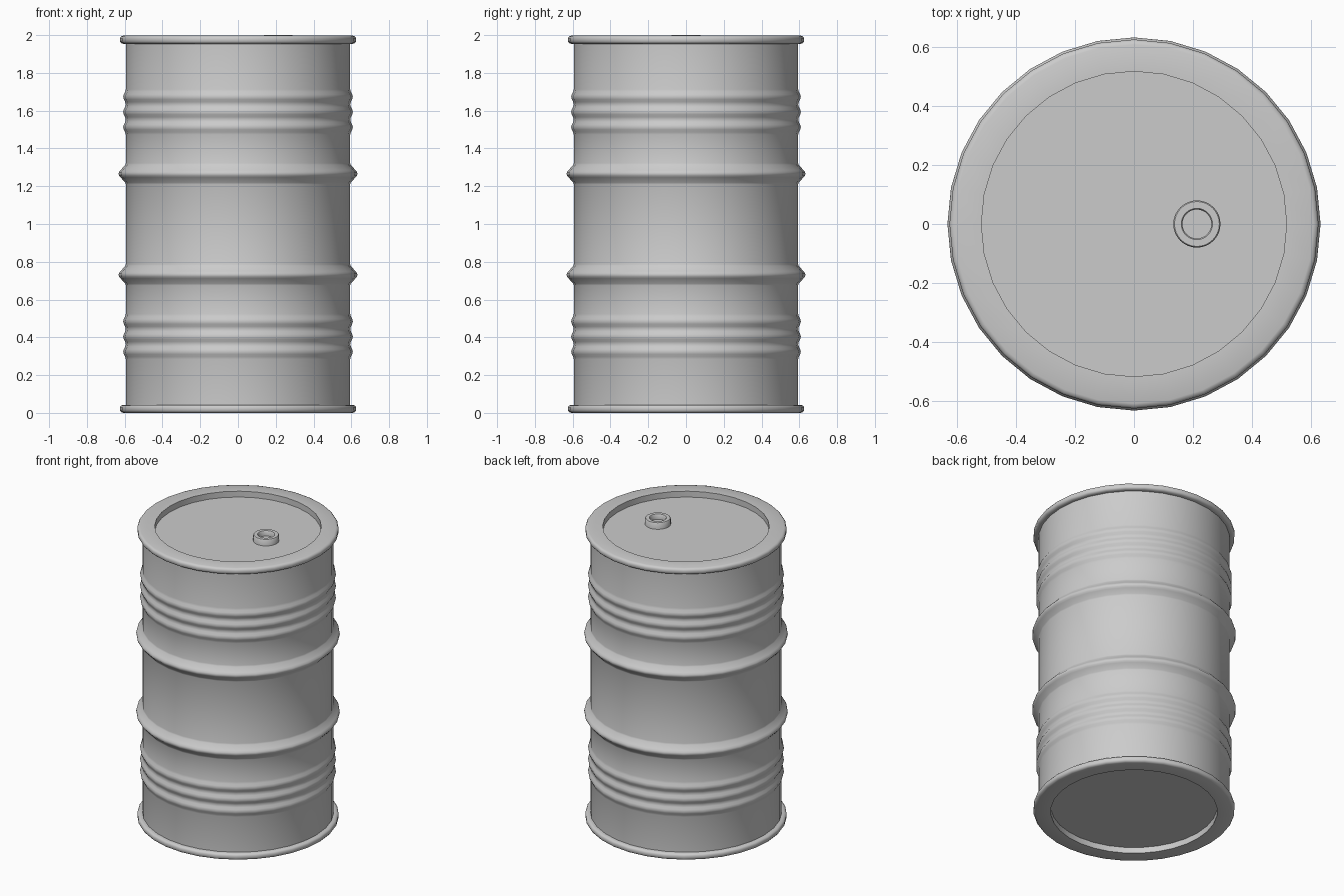
import bpy, bmesh, math

if "Cube" in bpy.data.objects:
    bpy.data.objects.remove(bpy.data.objects["Cube"])

SIDES = 32
BODY_R = 0.594


def revolve(name, profile, sides=SIDES, location=(0, 0, 0), angle=40):
    """Revolve (radius, z) points, listed upward on the outside, and cap both ends."""
    bm = bmesh.new()
    rings = []
    for r, z in profile:
        rings.append([bm.verts.new((r * math.cos(2 * math.pi * i / sides),
                                    r * math.sin(2 * math.pi * i / sides), z))
                      for i in range(sides)])
    for low, high in zip(rings, rings[1:]):
        for i in range(sides):
            j = (i + 1) % sides
            bm.faces.new((low[i], low[j], high[j], high[i]))
    bm.faces.new(rings[0][::-1])
    bm.faces.new(rings[-1])
    bmesh.ops.recalc_face_normals(bm, faces=bm.faces)
    mesh = bpy.data.meshes.new(name)
    bm.to_mesh(mesh)
    bm.free()
    obj = bpy.data.objects.new(name, mesh)
    bpy.context.collection.objects.link(obj)
    bpy.ops.object.select_all(action='DESELECT')
    obj.select_set(True)
    bpy.context.view_layer.objects.active = obj
    bpy.ops.object.shade_smooth_by_angle(angle=math.radians(angle))
    obj.location = location
    return obj


# Lower half: recessed base and rounded rim
half = [(0.517, 0.04), (0.517, 0.0), (0.608, 0.0), (0.619, 0.004), (0.625, 0.013),
        (0.625, 0.031), (0.619, 0.039), (0.608, 0.043), (BODY_R, 0.043)]

# Three shallow ribs
STEPS = 6
for k in range(3 * STEPS + 1):
    half.append((BODY_R + 0.014 * math.sin(math.pi * k / STEPS) ** 2,
                 0.284 + 0.08 * k / STEPS))

# Rolling hoop
half += [(BODY_R, 0.675), (0.597, 0.684), (0.622, 0.712), (0.63, 0.722), (0.632, 0.731),
         (0.63, 0.74), (0.622, 0.75), (0.597, 0.778), (BODY_R, 0.787)]

# Whole drum: the lower half mirrored about mid height
drum = revolve("drum_body", half + [(r, 1.995 - z + 0.002) for r, z in reversed(half)])

# Filler neck on the lid
revolve("filler_neck",
        [(0.08, 1.945), (0.08, 1.995), (0.076, 2.0), (0.053, 2.0), (0.049, 1.995), (0.049, 1.965)],
        location=(0.213, 0, 0))
